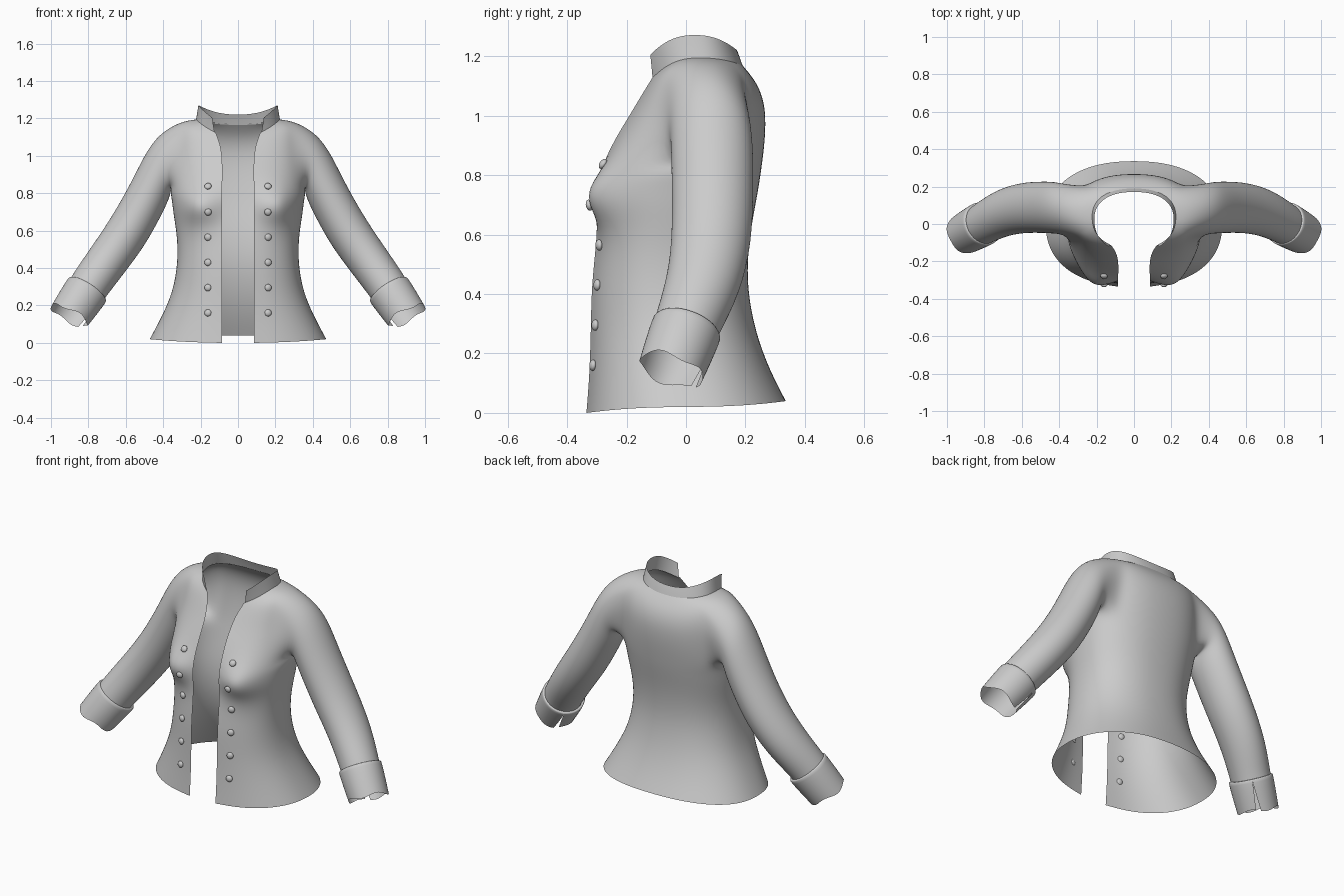
import bpy, bmesh, math
from mathutils import Vector

cube = bpy.data.objects.get("Cube")
if cube:
    bpy.data.objects.remove(cube)

cloth = bpy.data.materials.new("grey cloth")
cloth.use_nodes = True
GREY = (0.6, 0.6, 0.6, 1)
cloth.diffuse_color = GREY
cloth.node_tree.nodes["Principled BSDF"].inputs["Base Color"].default_value = GREY


def finish(bm, name, levels=2, mirror=True):
    """Turn a half mesh into a mirrored, smooth object."""
    bmesh.ops.recalc_face_normals(bm, faces=bm.faces)
    mesh = bpy.data.meshes.new(name)
    bm.to_mesh(mesh)
    bm.free()
    mesh.materials.append(cloth)
    mesh.shade_smooth()
    obj = bpy.data.objects.new(name, mesh)
    bpy.context.collection.objects.link(obj)
    if mirror:
        obj.modifiers.new("Mirror", "MIRROR").merge_threshold = 0.002
    if levels:
        sub = obj.modifiers.new("Subdivision", "SUBSURF")
        sub.levels = sub.render_levels = levels
        sub.boundary_smooth = "PRESERVE_CORNERS"
    return obj


def skin(bm, rows, skip=lambda r, c: False):
    """Join neighbouring rows of vertices with quads."""
    for r in range(len(rows) - 1):
        for c in range(len(rows[0]) - 1):
            if not skip(r, c):
                bm.faces.new((rows[r][c], rows[r][c + 1], rows[r + 1][c + 1], rows[r + 1][c]))


COLS = 14


def half_ring(gap, width, y_front, y_back, z_front, z_side, z_back):
    """Half of a rounded section, from the front opening to the centre back."""
    e = 0.87
    start = math.asin((gap / width) ** (1 / e))
    mid = (y_front + y_back) / 2
    pts = []
    for i in range(COLS + 1):
        a = start + (math.pi - start) * i / COLS
        x = width * max(math.sin(a), 0) ** e if i < COLS else 0
        c = math.cos(a)
        if c > 0:
            c /= math.cos(start)
            y, z = mid + (y_front - mid) * c ** e, z_side + (z_front - z_side) * c * c
        else:
            y, z = mid + (y_back - mid) * (-c) ** e, z_side + (z_back - z_side) * c * c
        # bust
        if c > 0:
            y -= 0.085 * math.exp(-((x - 0.215) / 0.09) ** 2 - ((z - 0.73) / 0.085) ** 2)
        pts.append(Vector((x, y, z)))
    return pts


def sleeve_point(centre, tilt, bend, r_up, r_front, angle, along=0):
    """Point on a tilted sleeve section; angle 0 is front, 90 is outer."""
    t, a = math.radians(tilt), math.radians(angle)
    axis = Vector((math.cos(t), 0, -math.sin(t)))
    up = Vector((math.sin(t), 0, math.cos(t)))
    fwd = Vector((0, -1, 0))
    front = fwd * math.cos(bend) - axis * math.sin(bend)
    axis = axis * math.cos(bend) + fwd * math.sin(bend)
    return Vector(centre) + front * r_front * math.cos(a) + up * r_up * math.sin(a) + axis * along


# Body: opening, half width, front y, back y, then heights at front, side, back
sections = [
    (.085, .475, -.335, .338, .0, .02, .04),
    (.085, .415, -.325, .285, .12, .13, .14),
    (.085, .35, -.32, .235, .27, .27, .27),
    (.085, .325, -.318, .207, .42, .42, .42),
    (.085, .325, -.305, .21, .54, .54, .54),
    (.085, .337, -.295, .222, .63, .63, .63),
    (.085, .348, -.295, .235, .7, .7, .7),
    (.085, .355, -.295, .246, .76, .76, .76),
    (.085, .365, -.28, .255, .83, .82, .82),
    (.083, .355, -.24, .268, .92, .92, .92),
    (.085, .345, -.19, .27, 1.0, 1.03, 1.02),
    (.095, .34, -.155, .25, 1.06, 1.12, 1.09),
    (.11, .31, -.13, .22, 1.1, 1.185, 1.135),
    (.12, .225, -.115, .19, 1.125, 1.195, 1.17),
]
bm = bmesh.new()
rows = [[bm.verts.new(p) for p in half_ring(*s)] for s in sections]
LOW, HIGH, FRONT, BACK = 8, 12, 4, 10
skin(bm, rows, lambda r, c: LOW <= r < HIGH and FRONT <= c < BACK)

# Sleeve grown out of the armhole: centre, tilt, bend, radii
hole = [rows[r][FRONT] for r in range(LOW, HIGH)]
hole += [rows[HIGH][c] for c in range(FRONT, BACK)]
hole += [rows[r][BACK] for r in range(HIGH, LOW, -1)]
hole += [rows[LOW][c] for c in range(BACK, FRONT, -1)]
sleeve = [
    ((.39, .082, .973), 14, 0, .15, .137),
    ((.435, .088, .885), 30, 0, .136, .14),
    ((.495, .09, .76), 43, 0, .12, .139),
    ((.59, .088, .59), 56, .1, .117, .137),
    ((.70, .062, .437), 58, .25, .114, .128),
    ((.80, .005, .3), 56, .3, .108, .112),
    ((.83, -.012, .25), 56, .3, .106, .11),
]
loops = [hole]
for s in sleeve:
    loops.append([bm.verts.new(sleeve_point(*s, -36 + 18 * i)) for i in range(len(hole))])
skin(bm, [loop + loop[:1] for loop in loops])
body = finish(bm, "jacket_body_and_sleeves")

# Stand collar
bm = bmesh.new()
collar = [
    (.125, .226, -.112, .192, 1.122, 1.19, 1.165),
    (.132, .219, -.116, .182, 1.165, 1.23, 1.195),
    (.138, .213, -.12, .172, 1.205, 1.272, 1.22),
]
skin(bm, [[bm.verts.new(p) for p in half_ring(*s)] for s in collar])
finish(bm, "collar")

# Cuffs with a turned edge, a slit at the back and a wavy end
bm = bmesh.new()
top, end = Vector((.805, .003, .285)), Vector((.9, -.05, .145))
rings = []
for t, radius, slit in ((0, .106, 0), (0, .119, 0), (.04, .121, 0), (.5, .118, 2), (1, .112, 7)):
    ring = []
    for i in range(25):
        angle = 225 + slit + (360 - 2 * slit) * i / 24
        wave = t * 0.01 * math.sin(math.radians(angle * 4))
        ring.append(bm.verts.new(sleeve_point(top.lerp(end, t), 57 + 5 * t, .3, radius, radius, angle, wave)))
    rings.append(ring)
skin(bm, rings)
finish(bm, "cuffs", 1)

# Two rows of domed buttons resting on the front panels
bpy.context.view_layer.update()
surface = body.evaluated_get(bpy.context.evaluated_depsgraph_get())
for side, label in ((1, "left"), (-1, "right")):
    for n in range(6):
        start = Vector((side * 0.16, -1, 0.16 + 0.135 * n))
        hit, spot, normal, _ = surface.ray_cast(start, Vector((0, 1, 0)))
        if not hit:
            continue
        if normal.y > 0:
            normal = -normal
        bm = bmesh.new()
        bmesh.ops.create_uvsphere(bm, u_segments=16, v_segments=10, radius=0.019)
        bmesh.ops.scale(bm, vec=(1, 1, 0.6), verts=bm.verts)
        button = finish(bm, f"{label}_button_{n + 1}", 0, False)
        button.location = spot + normal * 0.005
        button.rotation_euler = normal.to_track_quat("Z", "Y").to_euler()
